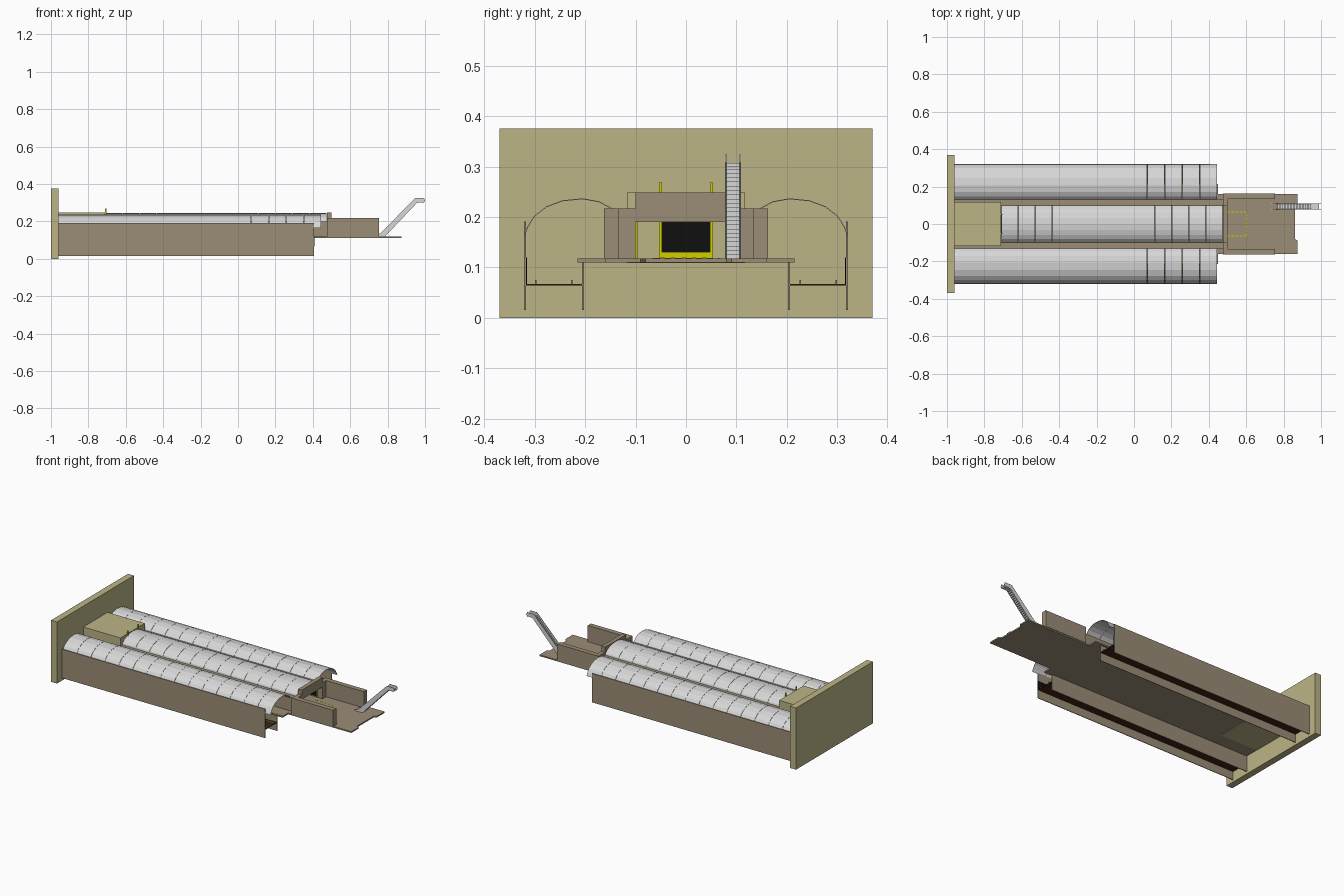
import bpy, math

if "Cube" in bpy.data.objects:
    bpy.data.objects.remove(bpy.data.objects["Cube"])


def mat(name, r, g, b):
    m = bpy.data.materials.new(name)
    m.diffuse_color = (r, g, b, 1)
    m.use_nodes = True
    m.node_tree.nodes["Principled BSDF"].inputs["Base Color"].default_value = m.diffuse_color
    return m


KHAKI = mat("khaki", 0.50, 0.455, 0.24)
TAN = mat("tan", 0.33, 0.27, 0.185)
GREY = mat("light_grey", 0.68, 0.68, 0.68)
YELLOW = mat("yellow", 0.62, 0.62, 0.0)
BLACK = mat("black", 0.005, 0.005, 0.005)
BROWN = mat("dark_brown", 0.05, 0.018, 0.006)


def make(name, verts, faces, m):
    me = bpy.data.meshes.new(name)
    me.from_pydata(verts, [], faces)
    me.materials.append(m)
    ob = bpy.data.objects.new(name, me)
    bpy.context.collection.objects.link(ob)
    return ob


def boxes(name, ranges, m):
    """One object from several (x0, x1, y0, y1, z0, z1) boxes."""
    verts, faces = [], []
    for x0, x1, y0, y1, z0, z1 in ranges:
        n = len(verts)
        y0, y1 = min(y0, y1), max(y0, y1)
        verts += [(x, y, z) for z in (z0, z1)
                  for x, y in ((x0, y0), (x1, y0), (x1, y1), (x0, y1))]
        faces += [tuple(n + i for i in f) for f in (
            (3, 2, 1, 0), (4, 5, 6, 7), (0, 1, 5, 4),
            (1, 2, 6, 5), (2, 3, 7, 6), (3, 0, 4, 7))]
    return make(name, verts, faces, m)


def prism(name, pts, place, a, b, m):
    """Extrude a closed 2D outline between a and b."""
    n = len(pts)
    verts = [place(p, a) for p in pts] + [place(p, b) for p in pts]
    faces = [tuple(range(n - 1, -1, -1)), tuple(range(n, 2 * n))]
    faces += [(i, (i + 1) % n, n + (i + 1) % n, n + i) for i in range(n)]
    ob = make(name, verts, faces, m)
    ob.data.validate()
    import bmesh
    bm = bmesh.new()
    bm.from_mesh(ob.data)
    bmesh.ops.recalc_face_normals(bm, faces=bm.faces)
    bm.to_mesh(ob.data)
    bm.free()
    return ob


def roof(name, profile, x0, x1, panels):
    """Row of thin bent panels following a (y, z) profile."""
    verts, faces = [], []
    step, gap, n = (x1 - x0) / panels, 0.0006, len(profile)
    for k in range(panels):
        b = len(verts)
        for x in (x0 + k * step + gap, x0 + (k + 1) * step - gap):
            verts += [(x, y, z) for y, z in profile]
        faces += [(b + i, b + i + 1, b + n + i + 1, b + n + i) for i in range(n - 1)]
    ob = make(name, verts, faces, GREY)
    mod = ob.modifiers.new("thickness", "SOLIDIFY")
    mod.thickness = 0.002
    mod.offset = 0
    return ob


# end wall and entrance block
boxes("end_wall", [(-1, -0.96, -0.37, 0.37, 0, 0.375)], KHAKI)
boxes("entrance_block", [(-0.96, -0.71, -0.117, 0.117, 0.109, 0.248)], KHAKI)

# entrance door with yellow frame and tall posts
boxes("entrance_door", [(-0.71, -0.707, -0.048, 0.048, 0.13, 0.2)], BLACK)
boxes("entrance_frame", [(-0.71, -0.704, -0.054, -0.048, 0.119, 0.268),
                         (-0.71, -0.704, 0.048, 0.054, 0.119, 0.268),
                         (-0.71, -0.704, -0.048, 0.048, 0.119, 0.13)], YELLOW)

# deck: wide along the platforms, narrow forecourt with a shallow end notch
half = [(-0.96, 0.215), (0.45, 0.215), (0.45, 0.16), (0.875, 0.16),
        (0.875, 0.09), (0.86, 0.08)]
outline = half + [(x, -y) for x, y in reversed(half)]
prism("deck", outline, lambda p, z: (p[0], p[1], z), 0.11, 0.118, TAN)

# dashed yellow rectangle painted on the forecourt
dashes = []
for i in range(6):
    t = i * 0.021
    for y in (-0.066, 0.062):
        dashes.append((0.48 + t, 0.493 + t, y, y + 0.004, 0.117, 0.1188))
    dashes.append((0.599, 0.603, -0.064 + t, -0.051 + t, 0.117, 0.1188))
boxes("forecourt_marking", dashes, YELLOW)

for s, side in ((-1, "front"), (1, "back")):
    # track channel
    boxes(side + "_outer_wall", [(-0.96, 0.407, s * 0.317, s * 0.321, 0.015, 0.191)], TAN)
    boxes(side + "_inner_wall", [(-0.96, 0.407, s * 0.202, s * 0.206, 0.015, 0.11)], TAN)
    boxes(side + "_track_bed", [(-0.96, 0.407, s * 0.206, s * 0.317, 0.064, 0.067)], BROWN)
    boxes(side + "_rails", [(-0.96, 0.407, s * y, s * (y + 0.003), 0.067, 0.075)
                            for y in (0.225, 0.297)], TAN)
    boxes(side + "_wall_lining", [(-0.96, 0.41, s * 0.3155, s * 0.3175, 0.067, 0.12)], BLACK)
    boxes(side + "_platform_line", [(-0.96, 0.45, s * 0.203, s * 0.207, 0.117, 0.1188)], YELLOW)

    # hall wall, forecourt return and wing wall
    boxes(side + "_hall_wall", [(-0.96, 0.475, s * 0.1, s * 0.131, 0.118, 0.2)], TAN)
    boxes(side + "_return_wall", [(0.475, 0.5, s * 0.1, s * 0.133, 0.118, 0.217)], TAN)
    boxes(side + "_wing_wall", [(0.475, 0.755, s * 0.133, s * 0.163, 0.118, 0.217)], TAN)

    # hall side doors
    xs = [-0.6 + 0.2 * i for i in range(6)]
    boxes(side + "_hall_doors", [(x, x + 0.06, s * 0.097, s * 0.1, 0.124, 0.186)
                                 for x in xs], BLACK)
    frames = []
    for x in xs:
        frames += [(x - 0.005, x, s * 0.096, s * 0.1, 0.118, 0.19),
                   (x + 0.06, x + 0.065, s * 0.096, s * 0.1, 0.118, 0.19),
                   (x, x + 0.06, s * 0.096, s * 0.1, 0.186, 0.19)]
    boxes(side + "_hall_door_frames", frames, YELLOW)

    # arched platform roof
    arch = [(0.320, 0.165), (0.313, 0.182), (0.300, 0.202), (0.277, 0.220),
            (0.245, 0.232), (0.205, 0.236), (0.172, 0.230), (0.148, 0.217),
            (0.131, 0.199)]
    roof(side + "_platform_roof", [(s * y, z) for y, z in arch], -0.96, 0.445, 15)

# central hall roof and front lintel
vault = [(0.1 * math.cos(math.pi * i / 10), 0.192 + 0.052 * math.sin(math.pi * i / 10))
         for i in range(11)]
roof("hall_roof", vault, -0.71, 0.475, 13)
boxes("lintel", [(0.475, 0.5, -0.1, 0.1, 0.19, 0.248)], TAN)

# escalator: two cranked side rails with steps between
rail = [(0.73, 0.118), (0.785, 0.118), (0.957, 0.299), (0.985, 0.303), (0.99, 0.298),
        (1.0, 0.308), (0.995, 0.325), (0.948, 0.325), (0.76, 0.135), (0.73, 0.122)]
for name, y in (("left", 0.077), ("right", 0.106)):
    prism(name + "_escalator_rail", rail, lambda p, v: (p[0], v, p[1]), y, y + 0.003, GREY)
boxes("escalator_steps", [(0.768 + 0.0082 * i, 0.782 + 0.0082 * i, 0.08, 0.106,
                           0.116 + 0.0085 * i, 0.1265 + 0.0085 * i)
                          for i in range(22)], GREY)
boxes("escalator_landing", [(0.945, 0.99, 0.08, 0.106, 0.3, 0.307)], GREY)
